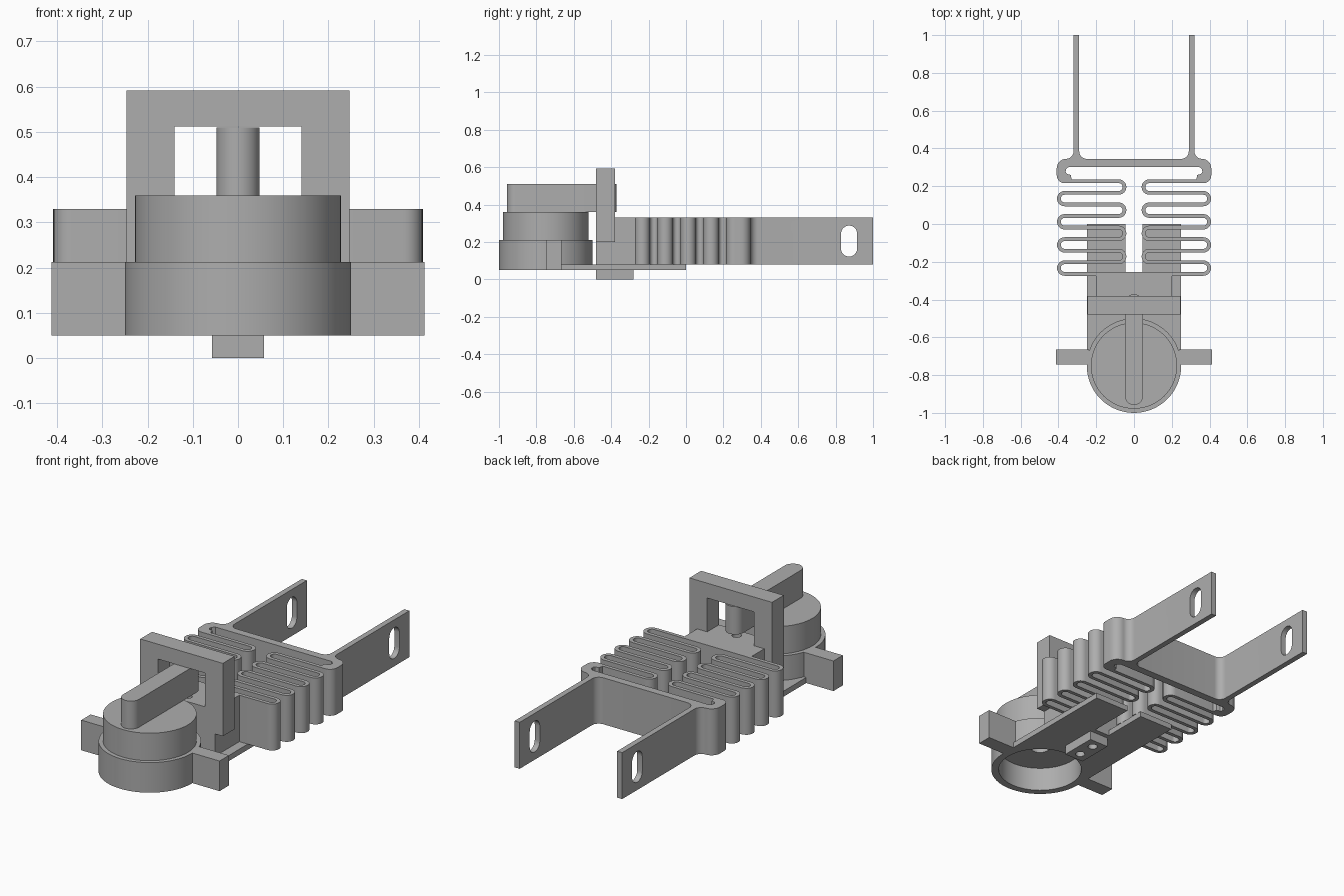
import bpy, bmesh
from math import sin, cos, radians, hypot

cube = bpy.data.objects.get("Cube")
if cube:
    bpy.data.objects.remove(cube)

grey = bpy.data.materials.new("plain_grey")
grey.use_nodes = True
grey.diffuse_color = (0.42, 0.42, 0.42, 1)
grey.node_tree.nodes["Principled BSDF"].inputs["Base Color"].default_value = (0.42, 0.42, 0.42, 1)


def arc(cx, cy, r, a0, a1, n=10):
    steps = [radians(a0 + (a1 - a0) * i / n) for i in range(n + 1)]
    return [(cx + r * cos(a), cy + r * sin(a)) for a in steps]


def circle(cx, cy, r, n=64):
    return arc(cx, cy, r, 0, 360, n)[:-1]


def rect(x0, x1, y0, y1):
    return [(x0, y0), (x1, y0), (x1, y1), (x0, y1)]


def flip(points):
    return [(-x, y) for x, y in reversed(points)]


def prism(name, outline, lo, hi, axis="z"):
    """Extrude a flat outline along one axis."""
    place = {"x": lambda a, b, h: (h, a, b),
             "y": lambda a, b, h: (a, h, b),
             "z": lambda a, b, h: (a, b, h)}[axis]
    bm = bmesh.new()
    low = [bm.verts.new(place(a, b, lo)) for a, b in outline]
    high = [bm.verts.new(place(a, b, hi)) for a, b in outline]
    bm.faces.new(low[::-1])
    bm.faces.new(high)
    n = len(outline)
    for i in range(n):
        j = (i + 1) % n
        bm.faces.new((low[i], low[j], high[j], high[i]))
    bmesh.ops.recalc_face_normals(bm, faces=bm.faces)
    mesh = bpy.data.meshes.new(name)
    bm.to_mesh(mesh)
    bm.free()
    mesh.materials.append(grey)
    obj = bpy.data.objects.new(name, mesh)
    bpy.context.collection.objects.link(obj)
    return obj


def select(obj):
    bpy.ops.object.select_all(action="DESELECT")
    obj.select_set(True)
    bpy.context.view_layer.objects.active = obj


def cut(targets, cutter):
    """Subtract a cutter from each target, then discard it."""
    cutter.hide_render = True
    for obj in targets:
        select(obj)
        mod = obj.modifiers.new("cut", "BOOLEAN")
        mod.operation = "DIFFERENCE"
        mod.solver = "EXACT"
        mod.object = cutter
        bpy.ops.object.modifier_apply(modifier=mod.name)
    bpy.data.objects.remove(cutter)


BOTTOM, TOP = 0.08, 0.33
HUB_Y = -0.75
parts = []

# Base plate with a slot between its two rear tongues
half_plate = [(0.25, HUB_Y), (0.25, 0), (0.045, 0), (0.045, -0.255)]
plate = prism("base_plate", half_plate + flip(half_plate), 0.05, BOTTOM)

# Round housing, hollow underneath, with side ears
housing = prism("round_housing", circle(0, HUB_Y, 0.25), 0.05, 0.212)
disc = prism("turning_disc", circle(0, HUB_Y, 0.228), 0.212, 0.36)
cut([plate, housing], prism("recess_cutter", circle(0, HUB_Y, 0.212), 0.0, 0.18))
cut([housing, disc], prism("shaft_cutter", circle(0, HUB_Y, 0.05, 32), 0.1, 0.3))
for side, s in (("left", 1), ("right", -1)):
    x0, x1 = sorted((s * 0.237, s * 0.412))
    parts.append(prism(side + "_ear", rect(x0, x1, -0.745, -0.665), 0.05, 0.212))

# Round-ended push rod
rod = arc(0, -0.91, 0.048, 180, 360, 16) + arc(0, -0.42, 0.048, 0, 180, 16)
parts.append(prism("push_rod", rod, 0.36, 0.51))

# Centre block, its narrow neck inside the frame, and the foot below
block = prism("centre_block", rect(-0.2, 0.2, -0.38, -0.255), BOTTOM, TOP)
neck = prism("block_neck", rect(-0.14, 0.14, -0.48, -0.38), BOTTOM, TOP)
ledge = prism("block_ledge", rect(-0.2, 0.2, -0.48, -0.38), BOTTOM, 0.2)
foot = prism("locating_foot", rect(-0.057, 0.057, -0.48, -0.28), 0, 0.05)
cut([plate, neck, ledge, foot], prism("front_hole_cutter", circle(0, -0.43, 0.024, 24), -0.1, 0.5))
cut([plate, block, foot], prism("rear_hole_cutter", circle(0, -0.33, 0.024, 24), -0.1, 0.25))

# Upright frame
half_frame = [(0.14, 0.512), (0.14, 0.2), (0.246, 0.2), (0.246, 0.592)]
parts.append(prism("upright_frame", half_frame + flip(half_frame), -0.48, -0.38, "y"))

# Folded springs: nine parallel runs joined by half-round bends
PITCH, FIRST, HALF = 0.0613, -0.264, 0.01
path = [(0.19, FIRST)]
for i in range(8):
    mid = FIRST + PITCH * (i + 0.5)
    if i % 2 == 0:
        path += arc(0.367, mid, PITCH / 2, -90, 90, 12)
    else:
        path += arc(0.081, mid, PITCH / 2, 270, 90, 12)
path.append((0.375, FIRST + PITCH * 8))


def ribbon(points, half):
    """Outline of a strip following the path."""
    left, right = [], []
    for i, (x, y) in enumerate(points):
        ax, ay = points[max(i - 1, 0)]
        bx, by = points[min(i + 1, len(points) - 1)]
        d = hypot(bx - ax, by - ay)
        nx, ny = -(by - ay) / d * half, (bx - ax) / d * half
        left.append((x + nx, y + ny))
        right.append((x - nx, y - ny))
    return left + right[::-1]


strip = ribbon(path, HALF)
parts.append(prism("left_spring", strip, BOTTOM, TOP))
parts.append(prism("right_spring", flip(strip), BOTTOM, TOP))

# Rear crossbar with rounded ends and two filleted arms
half_bar = [(0.0, 0.303), (0.345, 0.303)]
half_bar += [(0.36, 0.29), (0.362, 0.275), (0.355, 0.265), (0.335, 0.26), (0.33, 0.237)]
half_bar += arc(0.367, 0.258, 0.042, -90, 0)
half_bar += arc(0.359, 0.295, 0.05, 0, 90)
half_bar += arc(0.36, 0.385, 0.04, 270, 180)
half_bar += [(0.32, 1.0), (0.29, 1.0)]
half_bar += arc(0.25, 0.385, 0.04, 0, -90)
half_bar.append((0.0, 0.345))
carriage = prism("crossbar_and_arms", half_bar + flip(half_bar)[1:-1], BOTTOM, TOP)
slot = arc(0.872, 0.165, 0.043, 180, 360, 16) + arc(0.872, 0.245, 0.043, 0, 180, 16)
cut([carriage], prism("arm_slot_cutter", slot, -0.5, 0.5, "x"))

# Smooth the round walls and keep the edges crisp
for obj in parts + [plate, housing, disc, block, neck, ledge, foot, carriage]:
    select(obj)
    bpy.ops.object.shade_smooth_by_angle(angle=radians(30))
